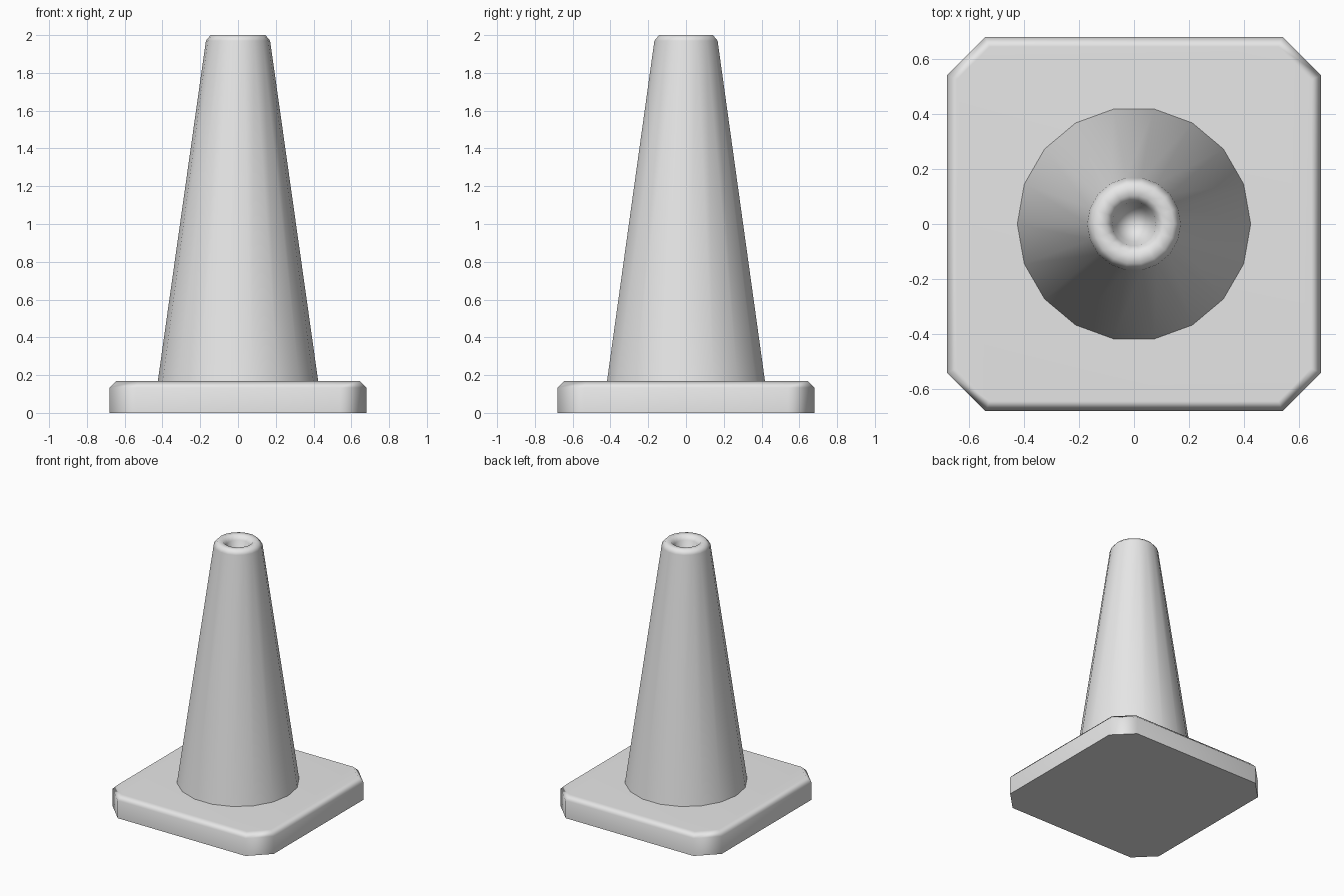
import bpy
import bmesh
from math import radians, cos, sin, tau

default_cube = bpy.data.objects.get("Cube")
if default_cube:
    bpy.data.objects.remove(default_cube, do_unlink=True)

COLOUR = (0.8, 0.8, 0.8, 1)
grey = bpy.data.materials.new("light_grey")
grey.use_nodes = True
grey.diffuse_color = COLOUR
shader = next(n for n in grey.node_tree.nodes if n.type == "BSDF_PRINCIPLED")
shader.inputs["Base Color"].default_value = COLOUR


def finish(bm, name):
    """Turn a bmesh into a smooth-shaded grey object."""
    bmesh.ops.recalc_face_normals(bm, faces=bm.faces)
    mesh = bpy.data.meshes.new(name)
    bm.to_mesh(mesh)
    bm.free()
    mesh.materials.append(grey)
    obj = bpy.data.objects.new(name, mesh)
    bpy.context.collection.objects.link(obj)
    bpy.ops.object.select_all(action="DESELECT")
    obj.select_set(True)
    bpy.context.view_layer.objects.active = obj
    bpy.ops.object.shade_smooth_by_angle(angle=radians(60))
    weighted = obj.modifiers.new("weighted_normals", "WEIGHTED_NORMAL")
    weighted.keep_sharp = True
    return obj


# Base: square slab with cut corners and a softened top edge
HALF, CORNER, THICKNESS = 0.68, 0.54, 0.17
bm = bmesh.new()
outline = []
for sx, sy in ((1, 1), (-1, 1), (-1, -1), (1, -1)):
    pair = [(sx * HALF, sy * CORNER), (sx * CORNER, sy * HALF)]
    outline += pair if sx == sy else pair[::-1]
bottom = bm.faces.new([bm.verts.new((x, y, 0)) for x, y in outline])
extruded = bmesh.ops.extrude_face_region(bm, geom=[bottom], use_keep_orig=True)
top_verts = [g for g in extruded["geom"] if isinstance(g, bmesh.types.BMVert)]
bmesh.ops.translate(bm, verts=top_verts, vec=(0, 0, THICKNESS))
top_edges = [e for e in bm.edges if all(v.co.z > 0.1 for v in e.verts)]
bmesh.ops.bevel(bm, geom=top_edges, offset=0.036, segments=1, affect="EDGES")
finish(bm, "base")

# Cone body: turned profile with a rounded rim and a hollow in the top
SIDES = 18
profile = [(0.425, 0.165), (0.17, 1.97), (0.145, 2.0), (0.105, 2.0),
           (0.08, 1.97), (0.065, 1.90)]
bm = bmesh.new()
rings = []
for radius, z in profile:
    rings.append([bm.verts.new((radius * cos(tau * i / SIDES),
                                radius * sin(tau * i / SIDES), z))
                  for i in range(SIDES)])
for low, high in zip(rings, rings[1:]):
    for i in range(SIDES):
        j = (i + 1) % SIDES
        bm.faces.new((low[i], low[j], high[j], high[i]))
tip = bm.verts.new((0, 0, 1.87))
for i in range(SIDES):
    bm.faces.new((rings[-1][i], rings[-1][(i + 1) % SIDES], tip))
bm.faces.new(rings[0][::-1])
finish(bm, "cone_body")
